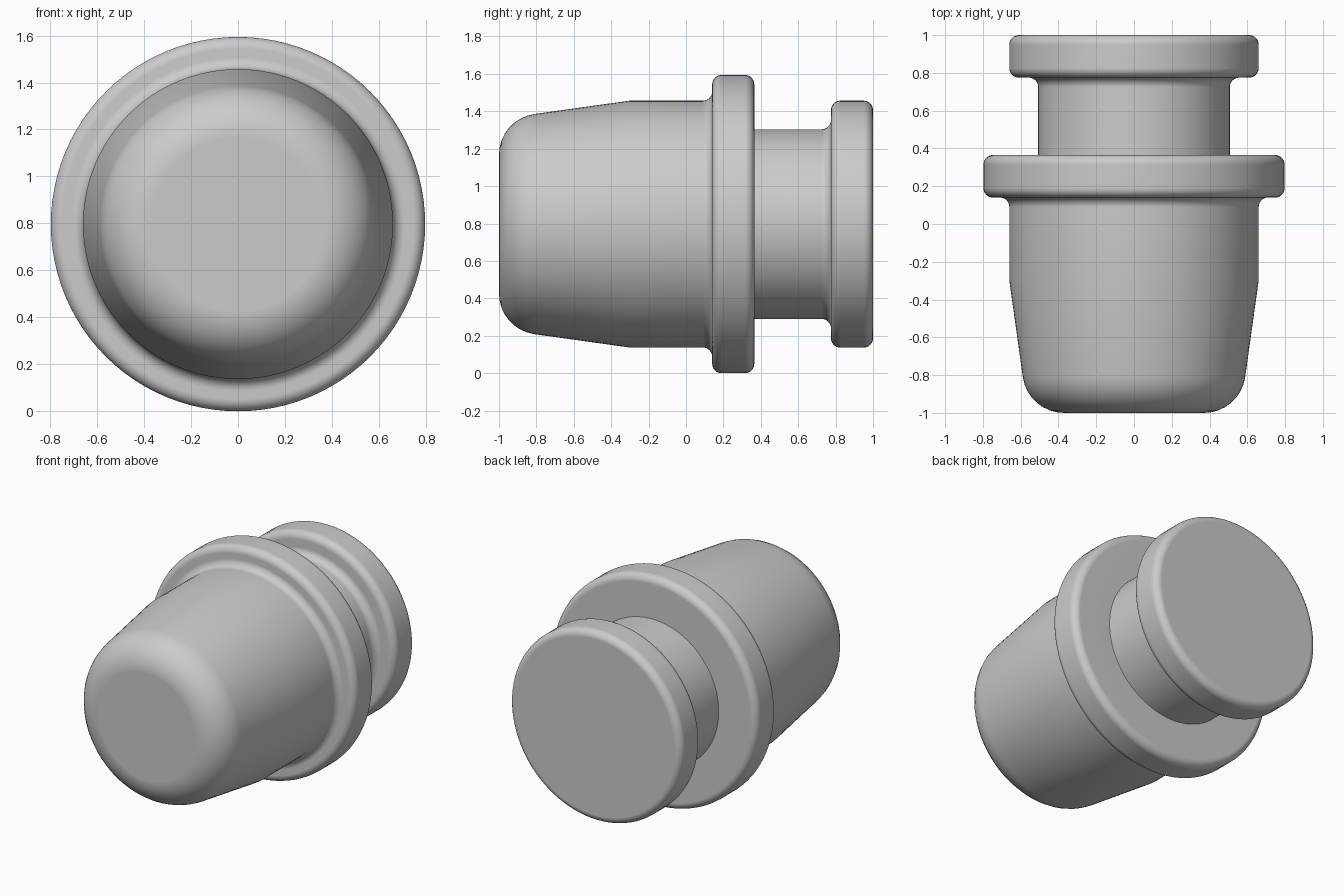
import bpy, bmesh, math
from mathutils import Vector

if "Cube" in bpy.data.objects:
    bpy.data.objects.remove(bpy.data.objects["Cube"])

AXIS_Z = 0.797   # height of the turning axis
SIDES = 96

# Half profile: position along y, radius, corner fillet radius
corners = [
    (-1.0, 0.0, 0), (-1.0, 0.562, 0.22),                      # rounded nose
    (-0.30, 0.66, 0), (0.14, 0.66, 0.05),                     # taper and barrel
    (0.14, 0.797, 0.05), (0.365, 0.797, 0.05),                # collar
    (0.365, 0.507, 0), (0.775, 0.507, 0.05),                  # neck
    (0.775, 0.66, 0.05), (1.0, 0.66, 0.05), (1.0, 0.0, 0),    # end flange
]


def filleted(points, steps=8):
    """Replace each corner that has a radius with a tangent arc."""
    out = []
    for i, (y, r, rad) in enumerate(points):
        p = Vector((y, r))
        if not rad:
            out.append(p)
            continue
        a = (Vector(points[i - 1][:2]) - p).normalized()
        b = (Vector(points[i + 1][:2]) - p).normalized()
        half = a.angle(b) / 2
        centre = p + (a + b).normalized() * rad / math.sin(half)
        start = p + a * rad / math.tan(half) - centre
        end = p + b * rad / math.tan(half) - centre
        first = math.atan2(start.y, start.x)
        turn = math.atan2(start.x * end.y - start.y * end.x, start.dot(end))
        for k in range(steps + 1):
            t = first + turn * k / steps
            out.append(centre + rad * Vector((math.cos(t), math.sin(t))))
    return out


# Turn the profile around the y axis, with flat discs at both ends
bm = bmesh.new()
rings = []
for p in filleted(corners)[1:-1]:
    rings.append([bm.verts.new((p.y * math.cos(t), p.x, AXIS_Z + p.y * math.sin(t)))
                  for t in (math.tau * k / SIDES for k in range(SIDES))])
for lower, upper in zip(rings, rings[1:]):
    for k in range(SIDES):
        n = (k + 1) % SIDES
        bm.faces.new((lower[k], lower[n], upper[n], upper[k]))
bm.faces.new(rings[0])
bm.faces.new(rings[-1])
bmesh.ops.recalc_face_normals(bm, faces=bm.faces)

mesh = bpy.data.meshes.new("turned_plug")
bm.to_mesh(mesh)
bm.free()
plug = bpy.data.objects.new("turned_plug", mesh)
bpy.context.collection.objects.link(plug)

# Plain grey
grey = bpy.data.materials.new("grey")
grey.diffuse_color = (0.6, 0.6, 0.6, 1)
grey.use_nodes = True
grey.node_tree.nodes["Principled BSDF"].inputs["Base Color"].default_value = grey.diffuse_color
mesh.materials.append(grey)

# Smooth fillets, sharp corners, flat end discs
bpy.context.view_layer.objects.active = plug
plug.select_set(True)
bpy.ops.object.shade_smooth_by_angle(angle=math.radians(30))
weighted = plug.modifiers.new("flat_discs", 'WEIGHTED_NORMAL')
weighted.keep_sharp = True
